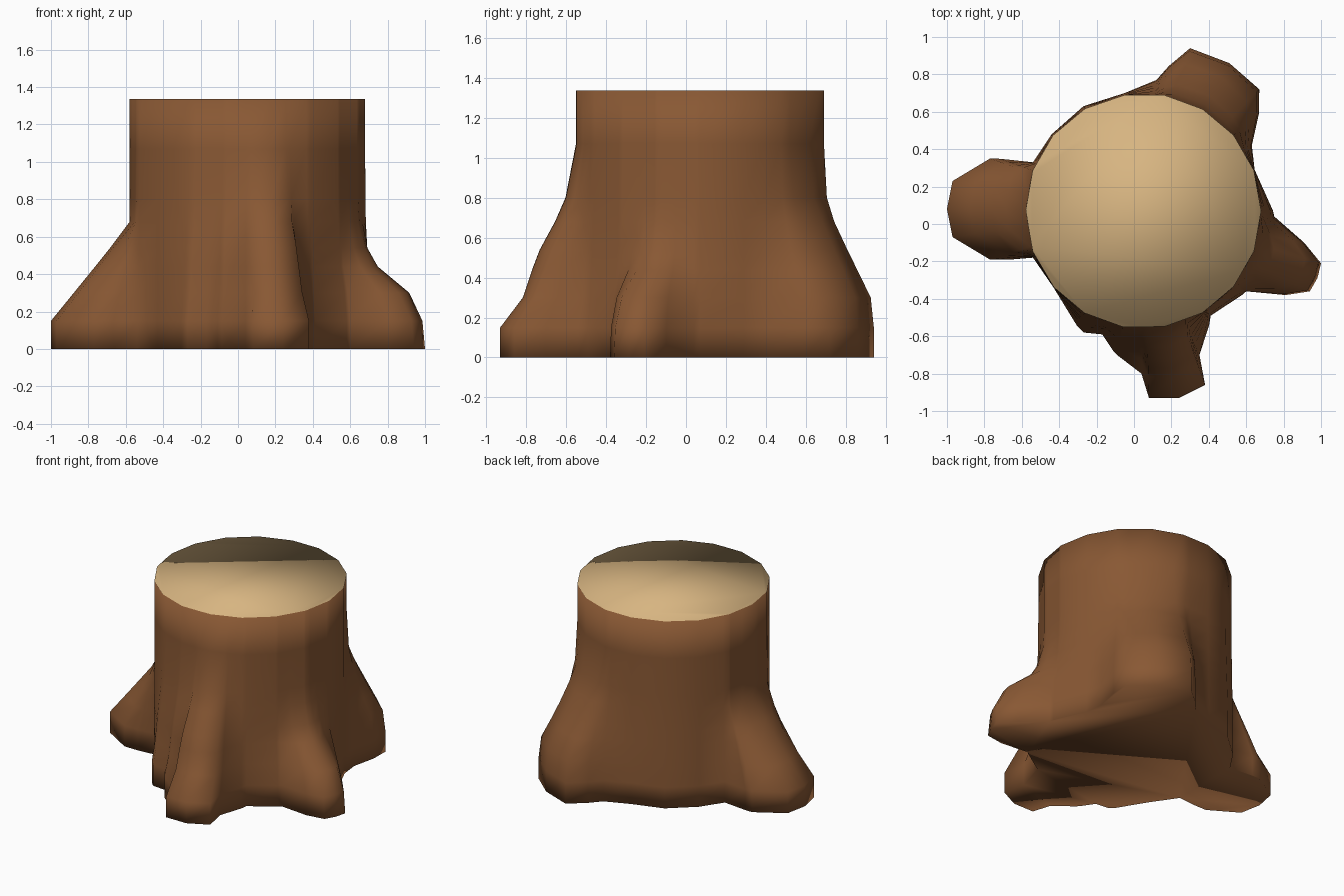
import bpy, bmesh, math

if "Cube" in bpy.data.objects:
    bpy.data.objects.remove(bpy.data.objects["Cube"])

CX, CY, R, H = 0.05, 0.07, 0.63, 1.337   # trunk centre, radius, height

# Ground outline of trunk plus four roots, counter-clockwise seen from above
OUTLINE = [(.41, -.49), (.60, -.36), (.81, -.38), (.94, -.36), (.98, -.29), (1.0, -.21),
           (.91, -.10), (.75, .04), (.645, .29), (.63, .42), (.67, .72), (.51, .86),
           (.30, .94), (.12, .77), (-.05, .70), (-.27, .63), (-.44, .48), (-.54, .33),
           (-.77, .35), (-.97, .23), (-1.0, .08), (-.97, -.07), (-.77, -.19), (-.54, -.18),
           (-.43, -.34), (-.27, -.58), (-.17, -.59), (-.11, -.68), (.04, -.80), (.08, -.93),
           (.24, -.93), (.38, -.86), (.35, -.70)]

# How much of the root's reach remains at each level, by root direction
LEVELS = [0.0, .15, .30, .44, .54, .68, .80, 1.07, H]
ROOTS = [(-82, [1, 1, .70, .58, .48, .28, .14, 0, 0]),
         (-19, [1, .96, .76, .28, .12, .02, 0, 0, 0]),
         (62, [1, 1, .95, .70, .52, .28, .10, 0, 0]),
         (180, [1, 1, .71, .44, .25, 0, 0, 0, 0]),
         (278, [1, 1, .70, .58, .48, .28, .14, 0, 0])]


def wrap(a):
    """Degrees brought into the range -82..278."""
    return (a + 82) % 360 - 82


def trunk_radius(a):
    """Radius of the 18-sided trunk."""
    return R * math.cos(math.radians(10)) / math.cos(math.radians(a % 20 - 10))


polar = sorted((wrap(math.degrees(math.atan2(y - CY, x - CX))), math.hypot(x - CX, y - CY))
               for x, y in OUTLINE)
loop = [(polar[-1][0] - 360, polar[-1][1])] + polar + [(polar[0][0] + 360, polar[0][1])]


def base_radius(a):
    for (a0, r0), (a1, r1) in zip(loop, loop[1:]):
        if a0 <= a <= a1:
            return r0 + (r1 - r0) * (a - a0) / max(a1 - a0, 1e-6)
    return R


def reach(a, i):
    for (a0, p0), (a1, p1) in zip(ROOTS, ROOTS[1:]):
        if a0 <= a <= a1:
            t = (a - a0) / (a1 - a0)
            t = t * t * (3 - 2 * t)
            return p0[i] * (1 - t) + p1[i] * t
    return 0


# Columns: every outline corner plus every trunk corner
angles = [a for a, r in polar]
for k in range(18):
    a = wrap(k * 20)
    if all(abs(a - b) > 1.0 for b in angles):
        angles.append(a)
angles.sort()


def material(name, colour):
    m = bpy.data.materials.new(name)
    m.diffuse_color = (*colour, 1)
    m.use_nodes = True
    m.node_tree.nodes["Principled BSDF"].inputs["Base Color"].default_value = m.diffuse_color
    return m


# Stump: stacked rings from the ground outline to the round cut top
bm = bmesh.new()
rings = []
for i, z in enumerate(LEVELS):
    ring = []
    for a in angles:
        rt = trunk_radius(a)
        r = rt + max(base_radius(a) - rt, 0) * reach(a, i)
        t = math.radians(a)
        ring.append(bm.verts.new((CX + r * math.cos(t), CY + r * math.sin(t), z)))
    rings.append(ring)
n = len(angles)
for lo, hi in zip(rings, rings[1:]):
    for j in range(n):
        k = (j + 1) % n
        bm.faces.new((lo[j], lo[k], hi[k], hi[j]))
bm.faces.new(rings[0][::-1])
cut = bm.faces.new(rings[-1])
cut.material_index = 1
for f in bm.faces:
    f.smooth = True

mesh = bpy.data.meshes.new("tree_stump")
bm.to_mesh(mesh)
bm.free()
mesh.materials.append(material("bark brown", (.25, .098, .034)))
mesh.materials.append(material("cut wood tan", (.68, .46, .22)))
stump = bpy.data.objects.new("tree_stump", mesh)
bpy.context.collection.objects.link(stump)
